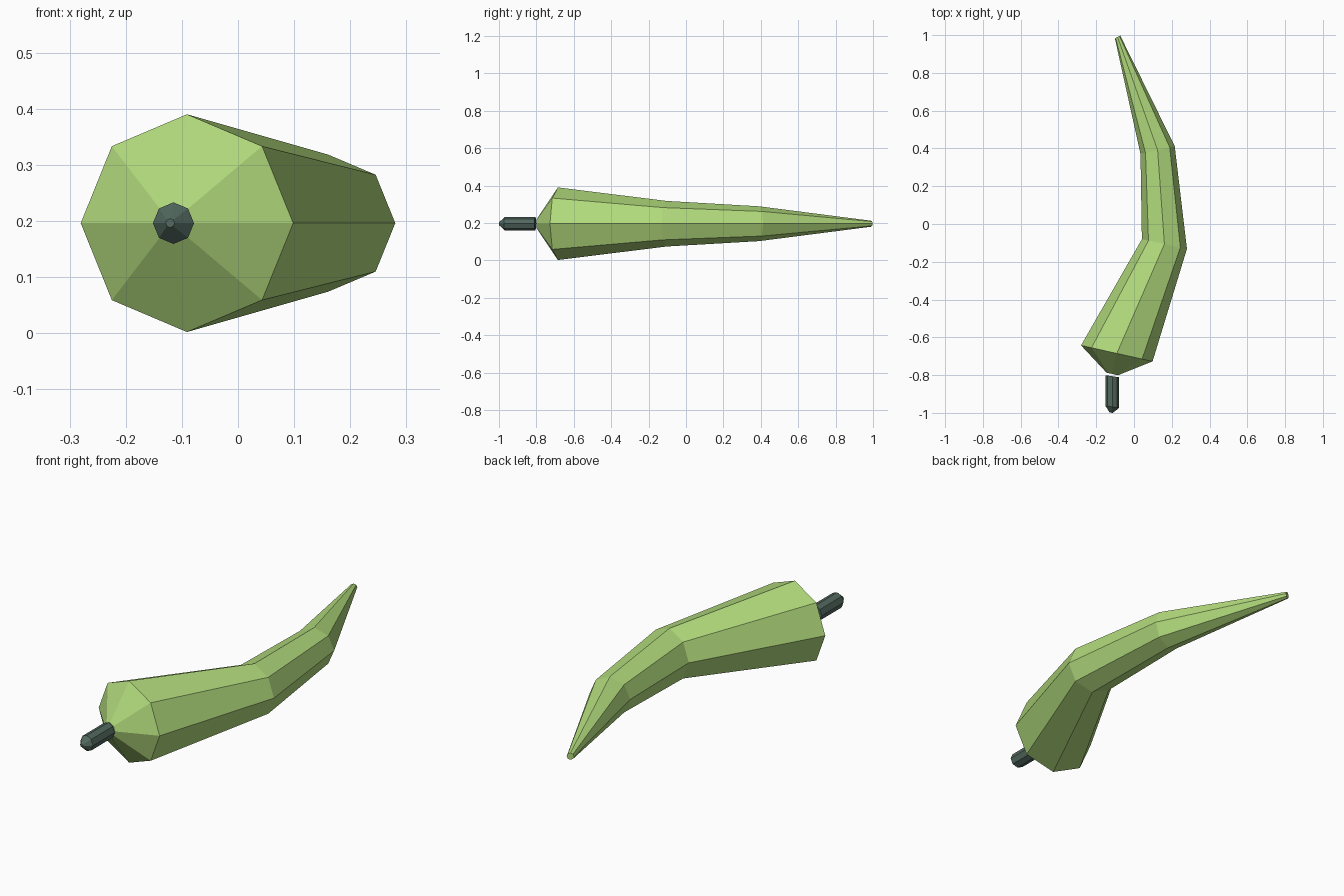
import bpy, bmesh
from math import sin, cos, pi

if "Cube" in bpy.data.objects:
    bpy.data.objects.remove(bpy.data.objects["Cube"])

SIDES = 8
Z = 0.196


def material(name, color):
    m = bpy.data.materials.new(name)
    m.diffuse_color = (*color, 1)
    m.use_nodes = True
    m.node_tree.nodes["Principled BSDF"].inputs["Base Color"].default_value = m.diffuse_color
    return m


def loft(name, rings, mat):
    """Skin octagonal rings (x, y, radius, yaw) and cap both ends."""
    bm = bmesh.new()
    loops = []
    for x, y, r, yaw in rings:
        loop = []
        for i in range(SIDES):
            a = 2 * pi * i / SIDES
            side = r * cos(a)
            loop.append(bm.verts.new((x + side * cos(yaw), y + side * sin(yaw), Z + r * sin(a))))
        loops.append(loop)
    for a, b in zip(loops, loops[1:]):
        for i in range(SIDES):
            j = (i + 1) % SIDES
            bm.faces.new((a[i], a[j], b[j], b[i]))
    bm.faces.new(loops[0])
    bm.faces.new(loops[-1])
    bmesh.ops.recalc_face_normals(bm, faces=bm.faces)
    mesh = bpy.data.meshes.new(name)
    bm.to_mesh(mesh)
    bm.free()
    mesh.materials.append(mat)
    obj = bpy.data.objects.new(name, mesh)
    bpy.context.collection.objects.link(obj)
    return obj


# Curved pepper body, from stem shoulder to pointed tip
loft("pepper_body", [
    (-0.115, -0.794, 0.031, -0.22),
    (-0.091, -0.685, 0.194, -0.22),
    (0.161, -0.106, 0.122, -0.21),
    (0.125, 0.391, 0.093, 0.23),
    (-0.087, 0.990, 0.016, 0.50),
], material("pepper_green", (0.44, 0.70, 0.20)))

# Short dark stem with a tapered end
loft("stem", [
    (-0.115, -0.806, 0.037, -0.15),
    (-0.115, -0.968, 0.037, -0.15),
    (-0.121, -0.999, 0.008, -0.15),
], material("stem_green", (0.085, 0.14, 0.115)))
